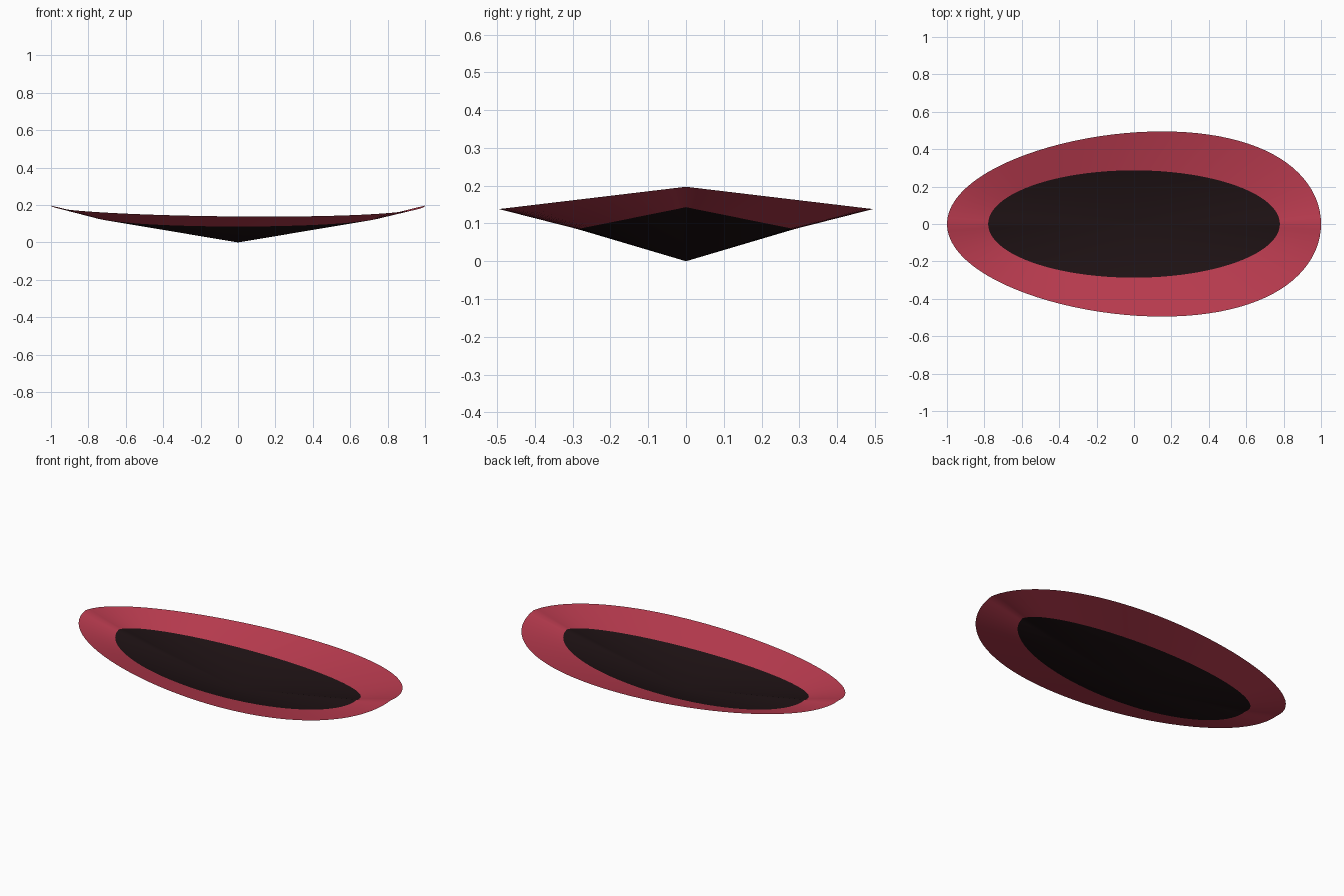
import bpy, bmesh
from math import sin, cos, tau

if "Cube" in bpy.data.objects:
    bpy.data.objects.remove(bpy.data.objects["Cube"])

N = 96

def outer(t):
    # egg-shaped rim, widest slightly towards +x, dipping at the sides
    return (cos(t) + 0.15 * sin(t) ** 2, 0.495 * sin(t), 0.197 - 0.059 * abs(sin(t)))

def inner(t):
    # elliptical opening edge
    return (0.78 * cos(t), 0.287 * sin(t), 0.143 - 0.058 * abs(sin(t)))

def material(name, rgb):
    m = bpy.data.materials.new(name)
    m.diffuse_color = (*rgb, 1)
    m.use_nodes = True
    m.node_tree.nodes["Principled BSDF"].inputs["Base Color"].default_value = m.diffuse_color
    return m

def make(name, bm, mat):
    me = bpy.data.meshes.new(name)
    bm.to_mesh(me)
    bm.free()
    me.materials.append(mat)
    ob = bpy.data.objects.new(name, me)
    bpy.context.collection.objects.link(ob)
    bpy.context.view_layer.objects.active = ob
    ob.select_set(True)
    bpy.ops.object.shade_smooth_by_angle()
    ob.select_set(False)

def loop(bm, f):
    return [bm.verts.new(f(tau * i / N)) for i in range(N)]

# Red rim: open band between the two loops
bm = bmesh.new()
a, b = loop(bm, inner), loop(bm, outer)
for i in range(N):
    j = (i + 1) % N
    bm.faces.new((a[i], b[i], b[j], a[j]))
make("rim", bm, material("red", (0.5, 0.045, 0.08)))

# Dark interior: shallow cone down to the lowest point
bm = bmesh.new()
a = loop(bm, inner)
c = bm.verts.new((0, 0, 0))
for i in range(N):
    bm.faces.new((c, a[i], a[(i + 1) % N]))
make("interior", bm, material("dark", (0.013, 0.006, 0.007)))
